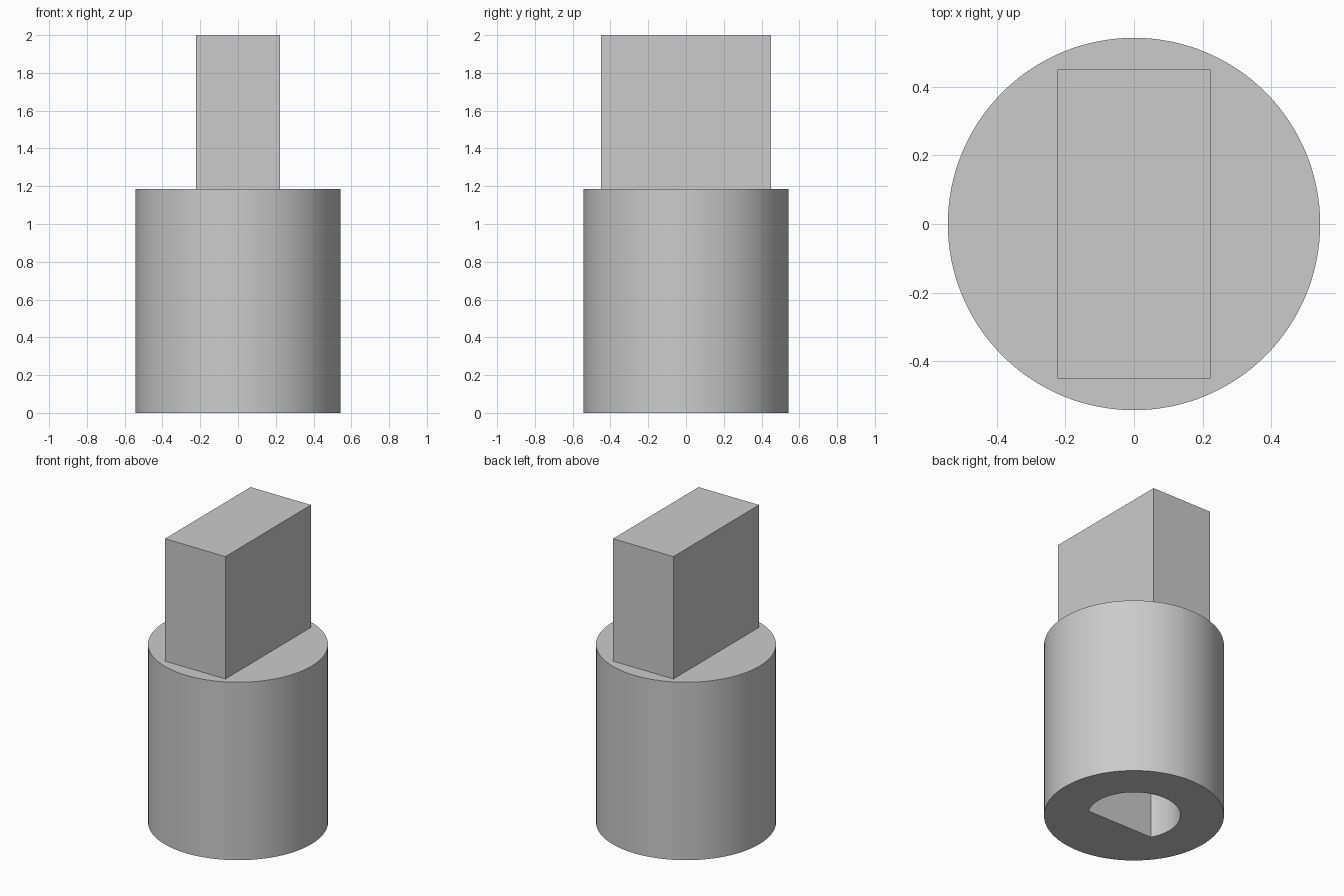
import bpy, bmesh, math

if "Cube" in bpy.data.objects:
    bpy.data.objects.remove(bpy.data.objects["Cube"], do_unlink=True)

BODY_R, BODY_H, TOP = 0.543, 1.185, 2.0
BORE_R, BORE_FLAT, BORE_DEPTH = 0.28, -0.135, 0.9

grey = bpy.data.materials.new("plain grey")
grey.use_nodes = True
colour = (0.6, 0.6, 0.6, 1)
grey.diffuse_color = colour
grey.node_tree.nodes["Principled BSDF"].inputs["Base Color"].default_value = colour


def prism(name, outline, z0, z1):
    """Extrude a counter-clockwise outline upwards into a closed solid."""
    bm = bmesh.new()
    base = bm.faces.new([bm.verts.new((x, y, z0)) for x, y in outline])
    top = bmesh.ops.extrude_face_region(bm, geom=[base], use_keep_orig=True)["geom"]
    bmesh.ops.translate(bm, vec=(0, 0, z1 - z0),
                        verts=[v for v in top if isinstance(v, bmesh.types.BMVert)])
    bmesh.ops.recalc_face_normals(bm, faces=bm.faces)
    mesh = bpy.data.meshes.new(name)
    bm.to_mesh(mesh)
    bm.free()
    mesh.materials.append(grey)
    obj = bpy.data.objects.new(name, mesh)
    bpy.context.collection.objects.link(obj)
    return obj


def arc(radius, start, end, steps):
    return [(radius * math.cos(start + (end - start) * i / steps),
             radius * math.sin(start + (end - start) * i / steps)) for i in range(steps + 1)]


# Round body
body = prism("round_body", arc(BODY_R, 0, math.tau, 128)[:-1], 0, BODY_H)

# D-shaped blind bore in the underside, flat towards the front
a = math.asin(BORE_FLAT / BORE_R)
cutter = prism("bore_cutter", arc(BORE_R, a, math.pi - a, 64), -0.1, BORE_DEPTH)
cutter.hide_render = True
cut = body.modifiers.new("bore", 'BOOLEAN')
cut.operation, cut.solver, cut.object = 'DIFFERENCE', 'EXACT', cutter
bpy.ops.object.select_all(action='DESELECT')
body.select_set(True)
bpy.context.view_layer.objects.active = body
bpy.ops.object.modifier_apply(modifier=cut.name)
bpy.data.objects.remove(cutter, do_unlink=True)
bpy.ops.object.shade_smooth_by_angle(angle=math.radians(30))

# Rectangular tang standing on the body
w, d = 0.2225, 0.45
prism("rectangular_tang", [(-w, -d), (w, -d), (w, d), (-w, d)], BODY_H, TOP)
